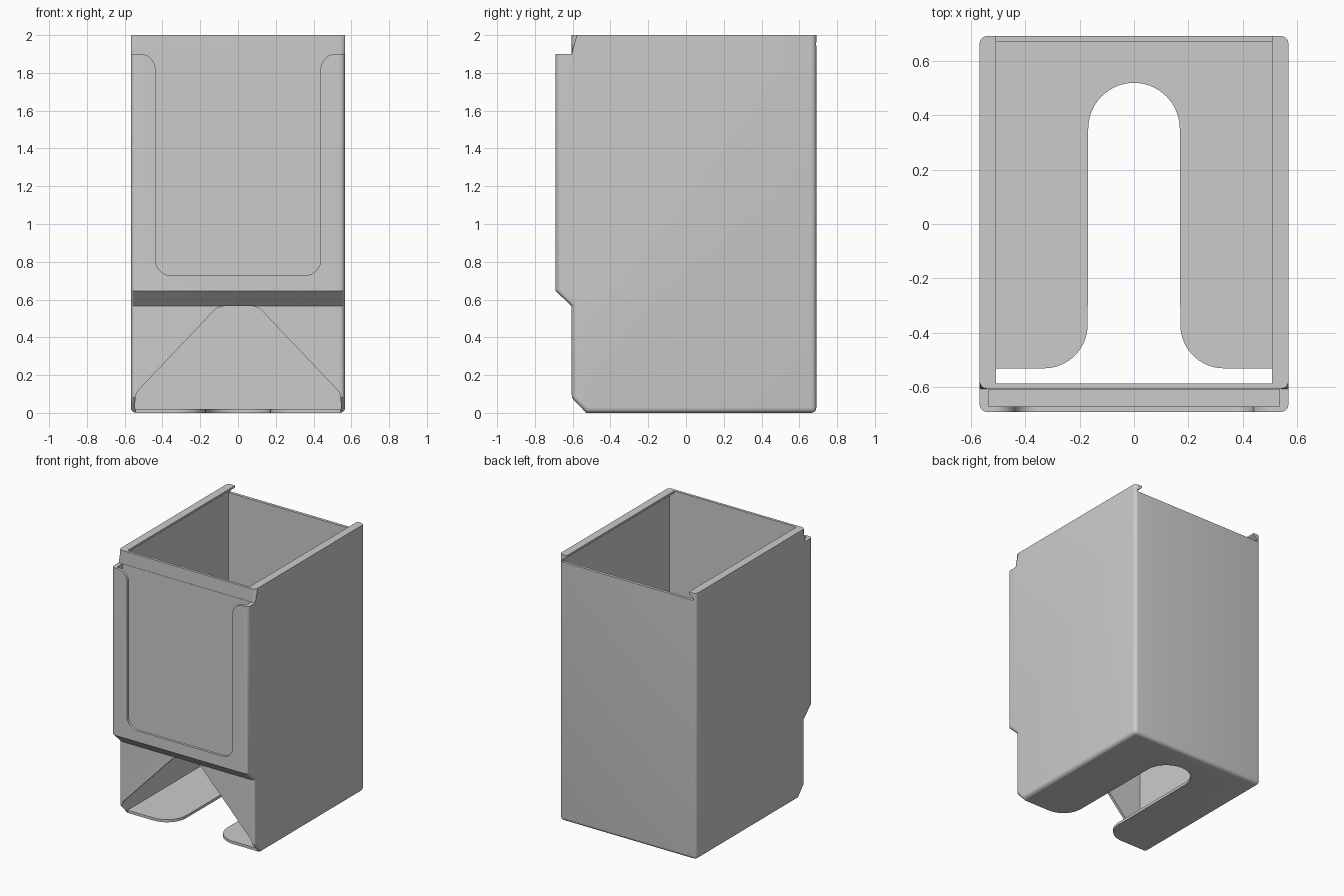
import bpy, bmesh, math

if "Cube" in bpy.data.objects:
    bpy.data.objects.remove(bpy.data.objects["Cube"])

grey = bpy.data.materials.new("plain grey")
grey.diffuse_color = (0.6, 0.6, 0.6, 1)
grey.use_nodes = True
grey.node_tree.nodes["Principled BSDF"].inputs["Base Color"].default_value = grey.diffuse_color

# maps (profile u, profile v, depth d) to x, y, z for each extrusion axis
AXES = {"x": lambda u, v, d: (d, u, v),
        "y": lambda u, v, d: (u, d, v),
        "z": lambda u, v, d: (u, v, d)}


def prism(name, pts, axis, a, b):
    """Extrude a closed 2D profile along an axis from a to b."""
    bm = bmesh.new()
    lo = [bm.verts.new(AXES[axis](u, v, a)) for u, v in pts]
    hi = [bm.verts.new(AXES[axis](u, v, b)) for u, v in pts]
    n = len(pts)
    bm.faces.new(lo)
    bm.faces.new(hi[::-1])
    for i in range(n):
        j = (i + 1) % n
        bm.faces.new((lo[j], lo[i], hi[i], hi[j]))
    bmesh.ops.recalc_face_normals(bm, faces=bm.faces)
    mesh = bpy.data.meshes.new(name)
    bm.to_mesh(mesh)
    bm.free()
    mesh.materials.append(grey)
    obj = bpy.data.objects.new(name, mesh)
    bpy.context.collection.objects.link(obj)
    return obj


def arc(cx, cy, r, a0, a1, n=10):
    """Points on an arc, angles in degrees."""
    angles = [math.radians(a0 + (a1 - a0) * i / n) for i in range(n + 1)]
    return [(cx + r * math.cos(t), cy + r * math.sin(t)) for t in angles]


def mirrored(half):
    """Close a right-hand half profile with its mirror image."""
    return half + [(-x, y) for x, y in reversed(half)]


def rect(x0, y0, x1, y1):
    return [(x0, y0), (x1, y0), (x1, y1), (x0, y1)]


# outer shell: side profile with chamfered foot and raised label holder
W = 0.567
body = prism("dispenser_body",
             [(0.69, 0), (-0.53, 0), (-0.605, 0.08), (-0.605, 0.565),
              (-0.69, 0.645), (-0.69, 1.9), (-0.605, 1.9), (-0.605, 2), (0.69, 2)],
             "x", -W, W)

# rounded outline edges on both sides, with the top rim kept crisp
bm = bmesh.new()
bm.from_mesh(body.data)
edges = []
for e in bm.edges:
    p, q = (v.co for v in e.verts)
    level_top = abs(p.z - q.z) < 1e-4 and p.z > 1.8
    if abs(p.x - q.x) < 1e-4 and not level_top:
        edges.append(e)
    elif abs(p.x - q.x) > 1 and p.y > 0.6 and p.z < 0.1:
        edges.append(e)
bmesh.ops.bevel(bm, geom=edges, offset=0.028, segments=5, profile=0.5, affect="EDGES")
bm.to_mesh(body.data)
bm.free()

# slanted rails left along the top of the sides for a sliding lid
rail = [(0.545, 1.958), (0.507, 1.985), (0.507, 2.1)]
cutters = [
    # main cavity
    prism("cavity", mirrored([(0.545, 0.02)] + rail), "y", -0.585, 0.668),
    # low back wall where the lid enters
    prism("lid_entry", mirrored([(0.545, 1.945)] + rail), "y", 0.6, 0.8),
    # floor slot with round back end and flared front
    prism("floor_slot", mirrored([(0.33, -0.75)] + arc(0.33, -0.37, 0.16, 270, 180)
                                 + arc(0, 0.35, 0.168, 0, 89, 14)), "z", -0.1, 0.1),
    # trapezoid opening in the lower front
    prism("front_opening", mirrored([(0.543, -0.05)] + arc(0.473, 0.075, 0.07, 0, 45, 5)
                                    + arc(0.07, 0.485, 0.08, 45, 90, 5)), "y", -0.8, -0.53),
    # pocket behind the label frame
    prism("label_pocket", rect(-0.535, -0.67, 0.535, -0.607), "z", 0.66, 1.95),
    # window of the label frame, flared at the top
    prism("label_window", mirrored(arc(0.355, 0.81, 0.082, 270, 360)
                                   + arc(0.52, 1.818, 0.083, 180, 90)
                                   + [(0.52, 1.95)]), "y", -0.8, -0.64),
]

bpy.context.view_layer.objects.active = body
body.select_set(True)
for cutter in cutters:
    mod = body.modifiers.new(cutter.name, "BOOLEAN")
    mod.operation = "DIFFERENCE"
    mod.solver = "EXACT"
    mod.object = cutter
    bpy.ops.object.modifier_apply(modifier=mod.name)
    bpy.data.objects.remove(cutter)

bpy.ops.object.shade_smooth_by_angle(angle=math.radians(30))
